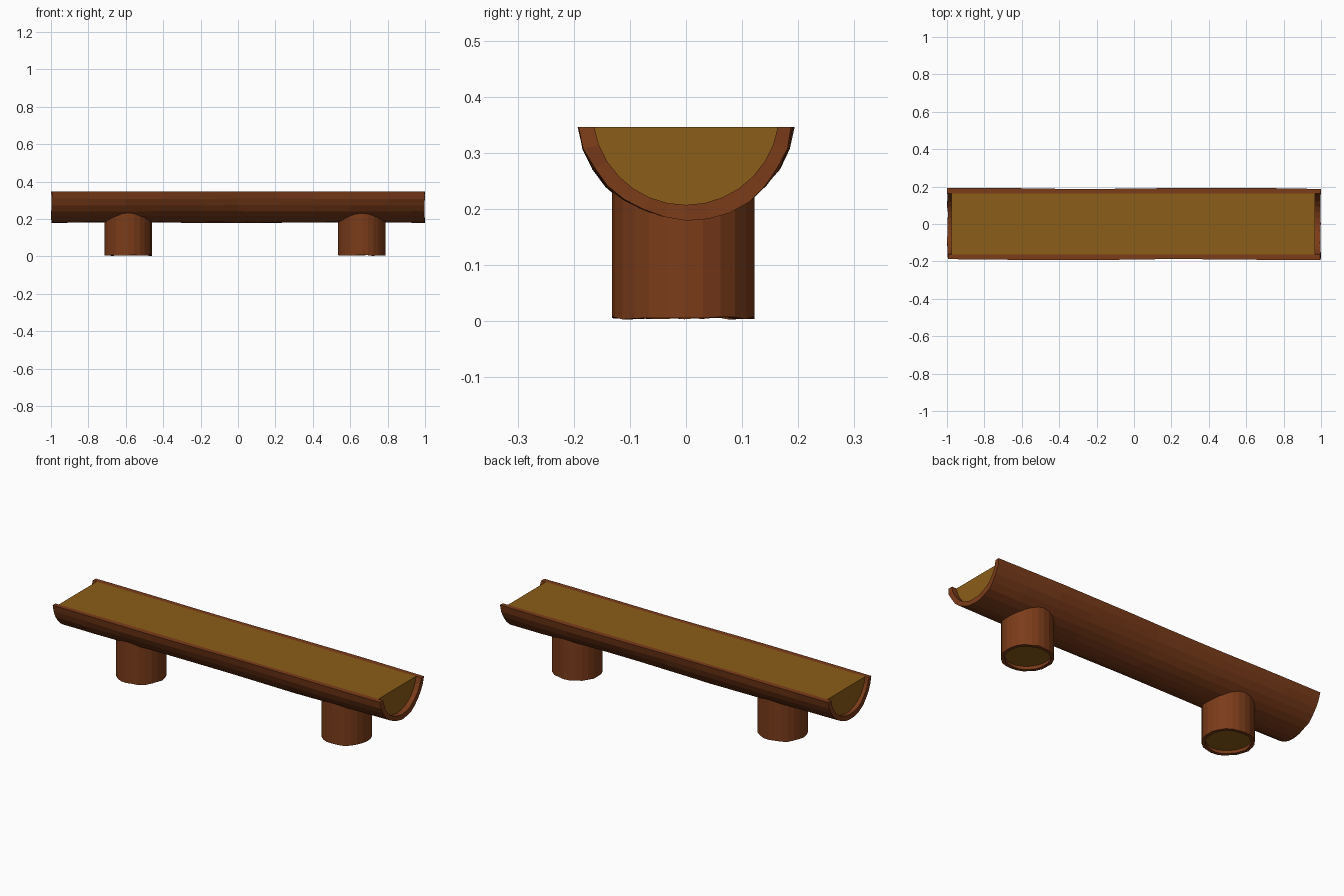
import bpy, bmesh, math, random
from mathutils import Vector

if "Cube" in bpy.data.objects:
    bpy.data.objects.remove(bpy.data.objects["Cube"])

random.seed(4)


def material(name, color):
    m = bpy.data.materials.new(name)
    m.diffuse_color = color
    m.use_nodes = True
    m.node_tree.nodes["Principled BSDF"].inputs["Base Color"].default_value = m.diffuse_color
    return m


BARK = material("bark", (0.20, 0.045, 0.010, 1))
WOOD = material("wood", (0.26, 0.11, 0.009, 1))


def sweep(name, rings, mat, ring_closed, caps):
    """Skin a list of closed point loops into one flat-shaded object."""
    bm = bmesh.new()
    rows = [[bm.verts.new(p) for p in ring] for ring in rings]
    n = len(rows[0])
    count = len(rows) if ring_closed else len(rows) - 1
    for i in range(count):
        a, b = rows[i], rows[(i + 1) % len(rows)]
        for j in range(n):
            k = (j + 1) % n
            bm.faces.new((a[j], a[k], b[k], b[j]))
    if caps:
        bm.faces.new(rows[0])
        bm.faces.new(rows[-1])
    bmesh.ops.recalc_face_normals(bm, faces=bm.faces)
    mesh = bpy.data.meshes.new(name)
    bm.to_mesh(mesh)
    bm.free()
    mesh.materials.append(mat)
    obj = bpy.data.objects.new(name, mesh)
    bpy.context.collection.objects.link(obj)
    return obj


# Half log: arc centred slightly above the flat seat
CZ, TOP, R_OUT, R_IN = 0.373, 0.346, 0.193, 0.166
STEPS = 14


def arc(x, r, bumpy):
    end = math.asin((CZ - TOP) / r)
    pts = []
    for i in range(STEPS + 1):
        a = math.pi + end + (math.pi - 2 * end) * i / STEPS
        rr = r
        if bumpy:
            rr += 0.0025 * math.sin(3 * a + 5 * x) + random.uniform(-0.0015, 0.0015)
        z = CZ + rr * math.sin(a)
        if i in (0, STEPS):
            z = TOP
        pts.append(Vector((x, rr * math.cos(a), z)))
    return pts


# Bark trough
rings = []
for i in range(11):
    x = -1 + 2 * i / 10
    outer, inner = arc(x, R_OUT, True), arc(x, R_IN, False)
    if i in (0, 10):
        for p, q in zip(outer, inner):
            d = random.uniform(0, 0.005)
            p.x -= math.copysign(d, x)
            q.x -= math.copysign(d, x)
    rings.append(outer + inner[::-1])
sweep("log_bark", rings, BARK, False, False)
# Close the C-shaped ends with quads
for name, ring in (("bark_end_left", rings[0]), ("bark_end_right", rings[-1])):
    n = len(ring)
    mesh = bpy.data.meshes.new(name)
    mesh.from_pydata(ring, [], [(i, i + 1, n - 2 - i, n - 1 - i) for i in range(STEPS)])
    if name == "bark_end_left":
        mesh.flip_normals()
    mesh.materials.append(BARK)
    bpy.context.collection.objects.link(bpy.data.objects.new(name, mesh))

# Seat wood, recessed at both ends
sweep("seat_wood", [arc(-0.975, R_IN, False), arc(0.968, R_IN, False)], WOOD, False, True)

# Legs: bark tubes with a recessed wooden core
SIDES = 24


def circle(cx, r, z, wobble):
    return [Vector((cx + (r + w) * math.cos(t), -0.003 + (r + w) * math.sin(t), z + dz))
            for t, w, dz in ((2 * math.pi * i / SIDES, 0.0015 * math.sin(3 * t0), wobble[i])
                             for i, t0 in enumerate(2 * math.pi * k / SIDES for k in range(SIDES)))]


for side, cx in (("left", -0.588), ("right", 0.662)):
    flat = [0.0] * SIDES
    rough = [random.uniform(0, 0.005) for _ in range(SIDES)]
    sweep(side + "_leg_bark", [circle(cx, 0.127, 0.003, rough), circle(cx, 0.127, 0.24, flat),
                               circle(cx, 0.109, 0.24, flat), circle(cx, 0.109, 0.003, rough)],
          BARK, True, False)
    sweep(side + "_leg_wood", [circle(cx, 0.110, 0.022, flat), circle(cx, 0.110, 0.235, flat)],
          WOOD, False, True)
